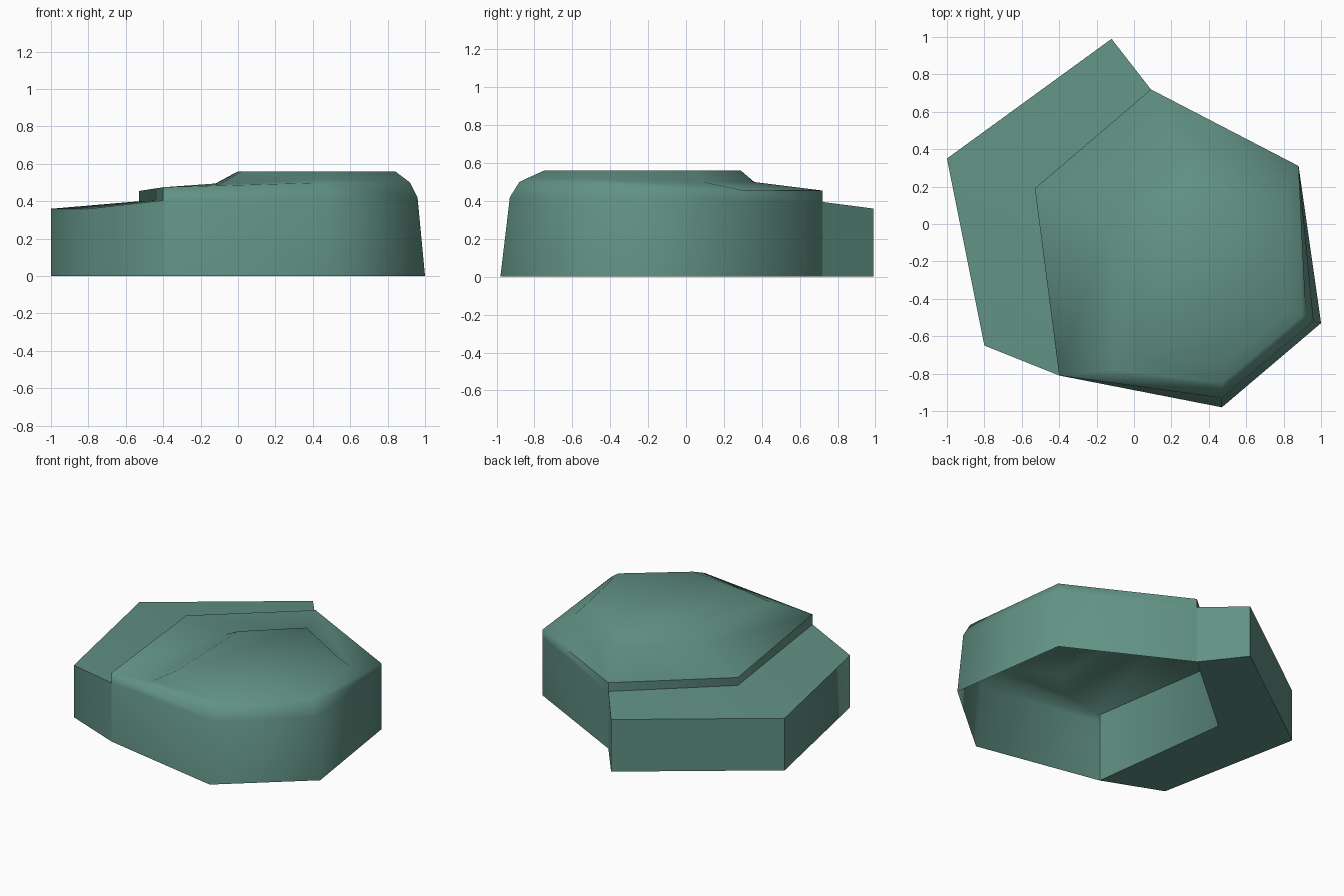
import bpy, bmesh, math

cube = bpy.data.objects.get("Cube")
if cube:
    bpy.data.objects.remove(cube)

# Single mossy green material
green = bpy.data.materials.new("muted_green")
green.use_nodes = True
colour = (0.12, 0.285, 0.23, 1)
green.diffuse_color = colour
bsdf = next(n for n in green.node_tree.nodes if n.type == "BSDF_PRINCIPLED")
bsdf.inputs["Base Color"].default_value = colour
bsdf.inputs["Roughness"].default_value = 0.8

# Six-sided rings from the open base up to the plateau, clockwise from above
base = [(1, -.53, 0), (.47, -.98, 0), (-.4, -.81, 0),
        (-.53, .19, 0), (.09, .72, 0), (.88, .31, 0)]
wall = [(.96, -.52, .42), (.47, -.93, .42), (-.4, -.81, .405),
        (-.53, .19, .4), (.09, .72, .395), (.88, .31, .4)]
rim = [(.92, -.5, .5), (.47, -.88, .5), (-.4, -.81, .475),
       (-.53, .19, .455), (.09, .72, .455), (.88, .31, .455)]
slope = [(.9, -.49, .515), (.47, -.85, .515), (-.1, -.78, .49),
         (-.12, .03, .495), (.29, .36, .5), (.79, .09, .5)]
plateau = [(.84, -.46, .56), (.47, -.75, .56), (.02, -.7, .56),
           (0, 0, .56), (.32, .29, .56), (.74, .04, .56)]
# Outer corners of the low ledge
ledge = [(-.8, -.65), (-1, .35), (-.12, .99)]

bm = bmesh.new()


def ring(points):
    return [bm.verts.new(p) for p in points]


def band(low, high, closed=True):
    """Join two clockwise rows of corners with outward faces."""
    n = len(low)
    for i in range(n if closed else n - 1):
        j = (i + 1) % n
        bm.faces.new((low[i], high[i], high[j], low[j]))


# Main rock
rings = [ring(r) for r in (base, wall, rim, slope, plateau)]
for low, high in zip(rings, rings[1:]):
    band(low, high)
bm.faces.new(rings[-1][::-1])

# Ledge sharing the three back left corners of the rock
inner_low, inner_high = rings[0][2:5], rings[1][2:5]
outer_low = ring([(x, y, 0) for x, y in ledge])
outer_high = ring([(x, y, .36) for x, y in ledge])
band([inner_low[0]] + outer_low + [inner_low[2]],
     [inner_high[0]] + outer_high + [inner_high[2]], closed=False)
band(outer_high, inner_high, closed=False)
band(inner_low, outer_low, closed=False)

mesh = bpy.data.meshes.new("stepped_rock")
bm.to_mesh(mesh)
bm.free()
mesh.materials.append(green)
rock = bpy.data.objects.new("stepped_rock", mesh)
bpy.context.collection.objects.link(rock)

# Soft shading with crisp steps
bpy.ops.object.select_all(action="DESELECT")
rock.select_set(True)
bpy.context.view_layer.objects.active = rock
bpy.ops.object.shade_smooth_by_angle(angle=math.radians(65))
